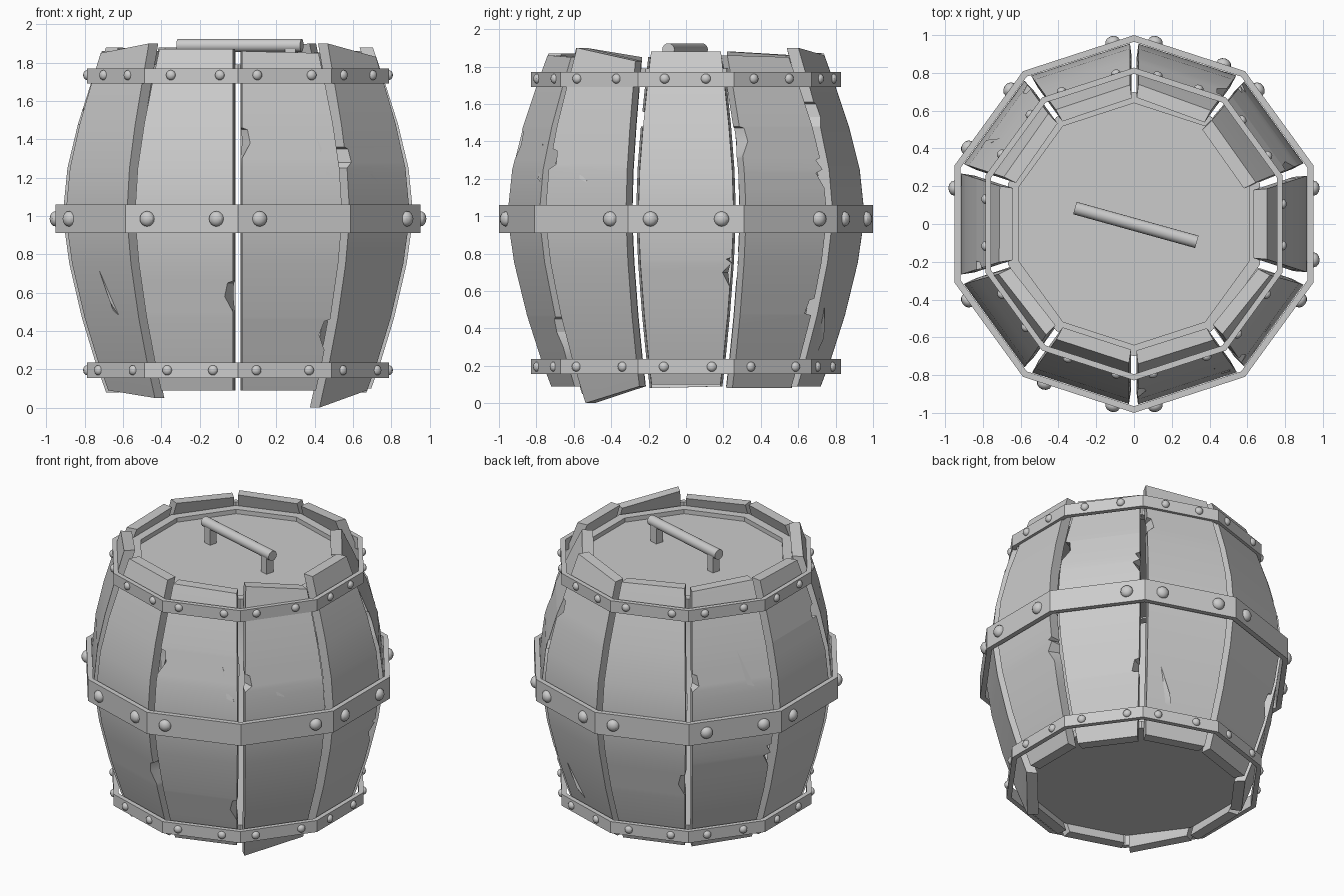
import bpy, bmesh, math, random
from mathutils import Vector, Matrix

random.seed(4)
cube = bpy.data.objects.get("Cube")
if cube:
    bpy.data.objects.remove(cube, do_unlink=True)

SIDES = 10
STEP = math.tau / SIDES
TAN = math.tan(STEP / 2)
COS = math.cos(STEP / 2)

grey = bpy.data.materials.new("weathered grey")
grey.use_nodes = True
grey.diffuse_color = (0.6, 0.6, 0.6, 1)
grey.node_tree.nodes["Principled BSDF"].inputs["Base Color"].default_value = (0.6, 0.6, 0.6, 1)


def finish(name, bm):
    bmesh.ops.recalc_face_normals(bm, faces=bm.faces[:])
    mesh = bpy.data.meshes.new(name)
    bm.to_mesh(mesh)
    bm.free()
    mesh.materials.append(grey)
    obj = bpy.data.objects.new(name, mesh)
    bpy.context.collection.objects.link(obj)
    bpy.ops.object.select_all(action='DESELECT')
    obj.select_set(True)
    bpy.context.view_layer.objects.active = obj
    bpy.ops.object.shade_smooth_by_angle(angle=math.radians(30))
    return obj


def loft(bm, rings, closed=False):
    """Skin a list of vertex rings, capping the ends unless closed."""
    loops = [[bm.verts.new(p) for p in ring] for ring in rings]
    pairs = list(zip(loops, loops[1:]))
    if closed:
        pairs.append((loops[-1], loops[0]))
    for a, b in pairs:
        for i in range(len(a)):
            j = (i + 1) % len(a)
            bm.faces.new((a[i], a[j], b[j], b[i]))
    if not closed:
        bm.faces.new(loops[0])
        bm.faces.new(loops[-1])


def decagon(radius, z):
    return [Vector((radius * math.cos((k + 0.5) * STEP),
                    radius * math.sin((k + 0.5) * STEP), z)) for k in range(SIDES)]


def hoop(name, outer, inner, z0, z1):
    bm = bmesh.new()
    loft(bm, [decagon(outer, z0), decagon(outer, z1),
              decagon(inner, z1), decagon(inner, z0)], closed=True)
    return finish(name, bm)


def disc(name, radius, z0, z1):
    bm = bmesh.new()
    loft(bm, [decagon(radius, z0), decagon(radius, z1)])
    return finish(name, bm)


# Bulging stave profile: height, distance of the outer face from the axis
PROFILE = [(0, .66), (.09, .692), (.24, .745), (.47, .815), (.75, .88), (1, .915),
           (1.25, .89), (1.48, .835), (1.7, .765), (1.95, .68)]


def bulge(z):
    for (z0, r0), (z1, r1) in zip(PROFILE, PROFILE[1:]):
        if z <= z1:
            return r0 + (r1 - r0) * (z - z0) / (z1 - z0)
    return PROFILE[-1][1]


def stave(index, top, bottom, lean, gap, chips):
    """One plank; top and bottom give the end height at each edge, chips are (edge, height)."""
    rows = [(bottom, (0, 0))] + [((z, z), (0, 0)) for z, r in PROFILE[2:-1]]
    for edge, z in chips:
        for dz, cut in ((-.1, 0), (-.02, .045), (.05, .03), (.06, 0)):
            depth = (cut, 0) if edge < 0 else (0, cut)
            rows.append(((z + dz, z + dz), depth))
    rows.sort(key=lambda row: sum(row[0]))
    rows.append((top, (0, 0)))
    rings = []
    for heights, cuts in rows:
        outer, inner = [], []
        for sign, z, cut in zip((-1, 1), heights, cuts):
            r = bulge(z) + lean * max(0, z - 1) ** 2
            outer.append(Vector((r, sign * (bulge(z) * TAN - gap - cut), z)))
            inner.append(Vector((r - .07, sign * ((bulge(z) - .07) * TAN - gap * .6 - cut * .2), z)))
        rings.append([outer[0], outer[1], inner[1], inner[0]])
    bm = bmesh.new()
    loft(bm, rings)
    bmesh.ops.rotate(bm, verts=bm.verts[:], matrix=Matrix.Rotation(index * STEP, 3, 'Z'))
    finish(f"stave_{index + 1}", bm)


# Staves with worn, uneven ends and chipped edges
STAVES = [
    ((1.88, 1.88), (.10, .10), 0, .042, [(1, .72)]),
    ((1.86, 1.85), (.08, .08), -.08, .03, [(-1, 1.42), (1, 1.25), (1, .5)]),
    ((1.9, 1.86), (.09, .09), 0, .025, [(-1, 1.55)]),
    ((1.87, 1.88), (.09, .09), 0, .022, [(1, .6)]),
    ((1.86, 1.88), (.08, .09), 0, .025, [(-1, 1.3), (1, .75)]),
    ((1.86, 1.85), (.09, .08), 0, .03, [(1, 1.5)]),
    ((1.85, 1.9), (.09, .05), .03, .025, []),
    ((1.87, 1.87), (.09, .09), 0, .028, [(1, .6)]),
    ((1.86, 1.85), (.09, .09), 0, .022, [(-1, 1.4), (1, .4)]),
    ((1.9, 1.83), (0, .09), .03, .03, [(-1, 1.3)]),
]
for i, spec in enumerate(STAVES):
    stave(i, *spec)

# Hoops
hoop("middle_hoop", 1.0, .965, .91, 1.06)
hoop("upper_hoop", .828, .795, 1.69, 1.77)
hoop("lower_hoop", .828, .795, .155, .235)

# Lid with raised rim, and base
disc("lid", .66, 1.71, 1.76)
hoop("lid_rim", .70, .64, 1.70, 1.79)
disc("base", .68, .16, .21)


def rivets(name, apothem, z, radius, slots):
    bm = bmesh.new()
    for face, t in slots:
        place = (Matrix.Rotation(face * STEP, 4, 'Z') @ Matrix.Translation((apothem, t, z))
                 @ Matrix.Diagonal((.8, 1, 1, 1)))
        bmesh.ops.create_uvsphere(bm, u_segments=12, v_segments=8, radius=radius, matrix=place)
    finish(name, bm)


# Rivets: some are missing from the middle hoop
MISSING = {(1, -1), (3, 1), (5, 1), (6, 1), (8, 1), (9, -1)}
rivets("middle_rivets", COS, .985, .04,
       [(f, s * .19) for f in range(SIDES) for s in (-1, 1) if (f, s) not in MISSING])
for label, z in (("upper", 1.735), ("lower", .195)):
    rivets(label + "_rivets", .828 * COS, z, .026,
           [(f, s * random.uniform(.1, .16)) for f in range(SIDES) for s in (-1, 1)])

# Splinters lying on the stave faces
bm = bmesh.new()
for face, t, z in ((9, -.05, 1.3), (6, .02, .6), (8, .2, 1.3), (4, .1, 1.35), (2, -.1, .4)):
    r = bulge(z)
    tip, root = z + .12, z - .12
    turn = Matrix.Rotation(face * STEP, 3, 'Z')
    pts = [(bulge(tip) + .002, t - .05, tip), (bulge(root) + .002, t + .05, root),
           (bulge(root) + .002, t, root + .02), (r + .009, t + .02, z - .05)]
    a, b, c, d = [bm.verts.new(turn @ Vector(p)) for p in pts]
    for tri in ((a, b, d), (b, c, d), (c, a, d), (a, c, b)):
        bm.faces.new(tri)
finish("splinters", bm)

# Handle: round bar on two square posts
spin = Matrix.Translation((.01, -.005, 0)) @ Matrix.Rotation(math.radians(-15.5), 4, 'Z')
bm = bmesh.new()
bmesh.ops.create_cone(bm, cap_ends=True, segments=16, radius1=.034, radius2=.034, depth=.67,
                      matrix=spin @ Matrix.Translation((0, 0, 1.89)) @ Matrix.Rotation(math.pi / 2, 4, 'Y'))
finish("handle_bar", bm)
bm = bmesh.new()
for side in (-1, 1):
    bmesh.ops.create_cube(bm, size=1, matrix=spin @ Matrix.Translation((side * .28, 0, 1.815))
                          @ Matrix.Diagonal((.055, .055, .13, 1)))
finish("handle_posts", bm)
